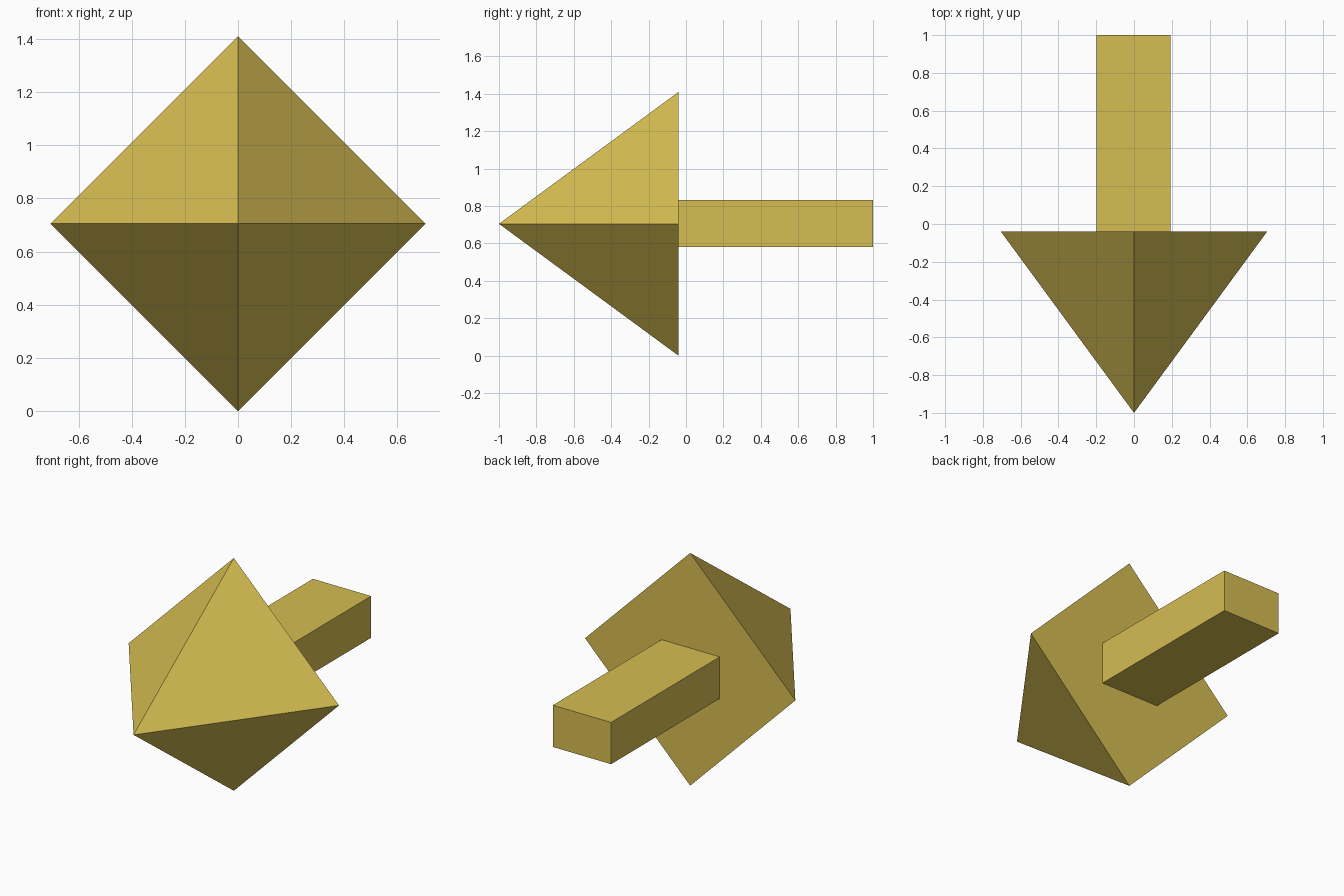
import bpy
import math

cube = bpy.data.objects.get("Cube")
if cube:
    bpy.data.objects.remove(cube, do_unlink=True)

# Single gold colour
gold = bpy.data.materials.new("gold")
gold.use_nodes = True
colour = (0.67, 0.51, 0.085, 1)
gold.diffuse_color = colour
gold.node_tree.nodes["Principled BSDF"].inputs["Base Color"].default_value = colour

RADIUS = 0.705
TIP, JOIN, END = -1.0, -0.04, 1.0


def finish(name):
    obj = bpy.context.object
    obj.name = name
    obj.data.materials.append(gold)
    return obj


# Arrow head: four-sided pyramid pointing to the front
bpy.ops.mesh.primitive_cone_add(
    vertices=4, radius1=RADIUS, radius2=0, depth=JOIN - TIP,
    location=(0, (TIP + JOIN) / 2, RADIUS), rotation=(math.pi / 2, 0, 0))
finish("arrow_head")

# Arrow shaft: rectangular bar running to the back
bpy.ops.mesh.primitive_cube_add(size=1, location=(-0.003, (JOIN + END) / 2, 0.707))
shaft = finish("arrow_shaft")
shaft.scale = (0.39, END - JOIN, 0.253)
